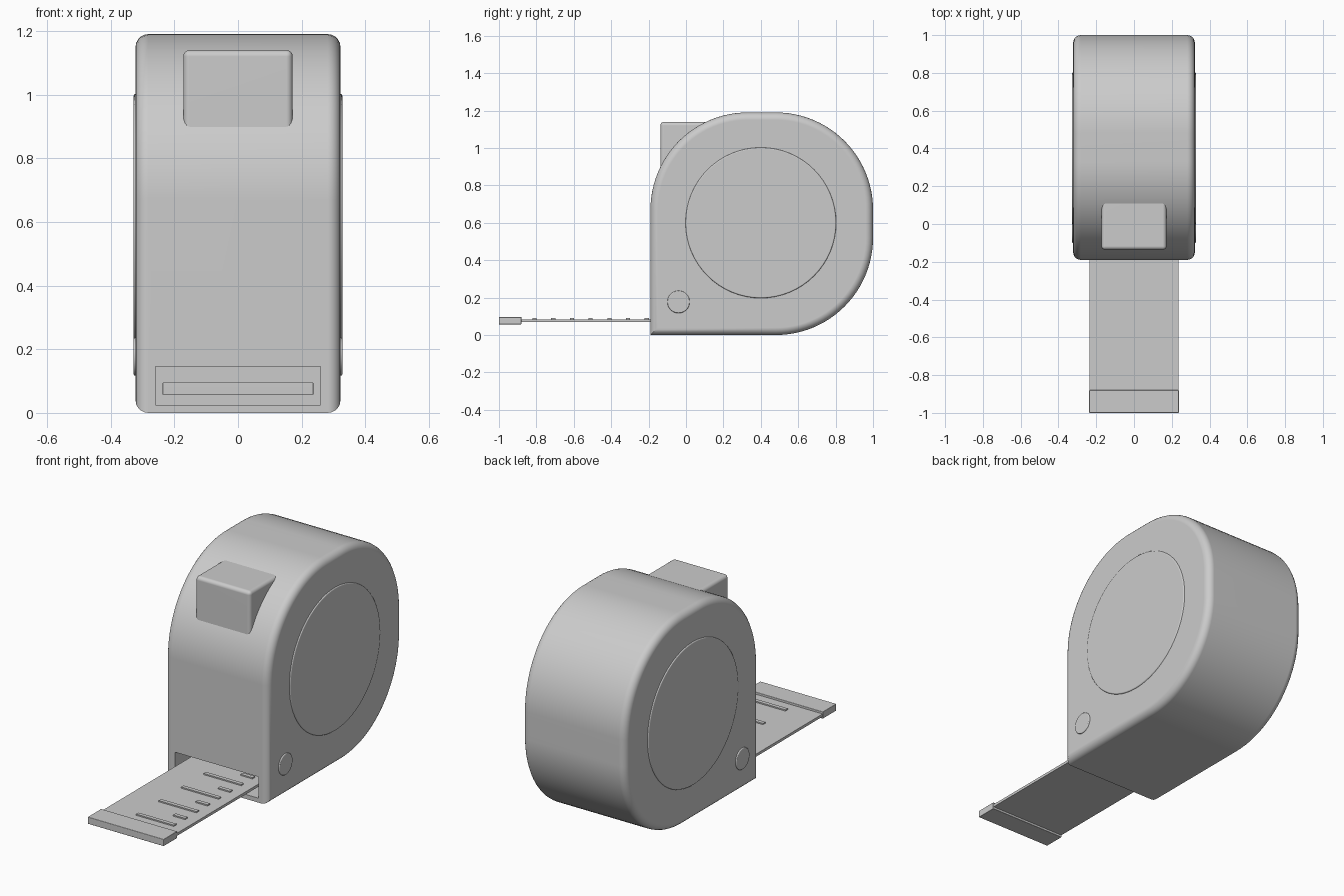
import bpy, bmesh, math
from mathutils import Matrix

if "Cube" in bpy.data.objects:
    bpy.data.objects.remove(bpy.data.objects["Cube"])


def finish(name, bm):
    bmesh.ops.recalc_face_normals(bm, faces=bm.faces)
    me = bpy.data.meshes.new(name)
    bm.to_mesh(me)
    bm.free()
    ob = bpy.data.objects.new(name, me)
    bpy.context.collection.objects.link(ob)
    return ob


def activate(ob):
    bpy.ops.object.select_all(action='DESELECT')
    ob.select_set(True)
    bpy.context.view_layer.objects.active = ob


def smooth(ob):
    activate(ob)
    bpy.ops.object.shade_smooth_by_angle(angle=math.radians(32))
    mod = ob.modifiers.new("weighted_normals", 'WEIGHTED_NORMAL')
    mod.keep_sharp = True
    return ob


def add_box(bm, x, y, z):
    size = Matrix.Diagonal((x[1] - x[0], y[1] - y[0], z[1] - z[0], 1))
    mid = Matrix.Translation(((x[0] + x[1]) / 2, (y[0] + y[1]) / 2, (z[0] + z[1]) / 2))
    bmesh.ops.create_cube(bm, size=1, matrix=mid @ size)


def box(name, x, y, z, bevel=0):
    bm = bmesh.new()
    add_box(bm, x, y, z)
    if bevel:
        bmesh.ops.bevel(bm, geom=bm.edges[:], offset=bevel, segments=4,
                        profile=0.5, affect='EDGES')
    return finish(name, bm)


def bevel_rims(bm, half, offset, segments):
    rim = [e for e in bm.edges
           if abs(e.verts[0].co.x - e.verts[1].co.x) < 1e-5
           and abs(abs(e.verts[0].co.x) - half) < 1e-5]
    bmesh.ops.bevel(bm, geom=rim, offset=offset, segments=segments,
                    profile=0.5, affect='EDGES')


# Case: square front-bottom corner, three large rounded corners, soft side rims
HALF, R, F, B, H = 0.322, 0.52, -0.19, 1.0, 1.19
profile = [(F, 0)]
for cy, cz, start in ((B - R, R, -90), (B - R, H - R, 0), (F + R, H - R, 90)):
    for i in range(25):
        a = math.radians(start + 90 * i / 24)
        profile.append((cy + R * math.cos(a), cz + R * math.sin(a)))
bm = bmesh.new()
face = bm.faces.new([bm.verts.new((-HALF, y, z)) for y, z in profile])
ext = bmesh.ops.extrude_face_region(bm, geom=[face])
bmesh.ops.translate(bm, vec=(2 * HALF, 0, 0),
                    verts=[g for g in ext['geom'] if isinstance(g, bmesh.types.BMVert)])
bmesh.ops.recalc_face_normals(bm, faces=bm.faces)
bevel_rims(bm, HALF, 0.04, 5)
case = finish("case", bm)

# Tape mouth cut into the front of the case
cutter = box("mouth_cutter", (-0.26, 0.26), (-0.4, -0.02), (0.025, 0.145))
cutter.hide_render = True
cut = case.modifiers.new("mouth", 'BOOLEAN')
cut.operation, cut.solver, cut.object = 'DIFFERENCE', 'EXACT', cutter
activate(case)
bpy.ops.object.modifier_apply(modifier=cut.name)
bpy.data.objects.remove(cutter)
smooth(case)


# Round side plates and screw caps, showing on both sides
def disc(name, y, z, r, half, bevel, x0=0):
    bm = bmesh.new()
    depth = half - x0
    bmesh.ops.create_cone(bm, cap_ends=True, segments=64, radius1=r, radius2=r,
                          depth=2 * depth, matrix=Matrix.Rotation(math.pi / 2, 4, 'Y'))
    bevel_rims(bm, depth, bevel, 3)
    bmesh.ops.translate(bm, vec=(0, y, z), verts=bm.verts)
    if x0:
        # screw caps stay clear of the mouth: one short plug per side
        bmesh.ops.translate(bm, vec=(x0, 0, 0), verts=bm.verts)
        dup = bmesh.ops.duplicate(bm, geom=bm.faces[:] + bm.edges[:] + bm.verts[:])
        bmesh.ops.translate(bm, vec=(-2 * x0, 0, 0),
                            verts=[g for g in dup['geom'] if isinstance(g, bmesh.types.BMVert)])
    return smooth(finish(name, bm))


disc("side_plates", 0.40, 0.60, 0.403, 0.328, 0.007)
disc("screw_caps", -0.04, 0.177, 0.06, 0.328, 0.005, x0=0.305)

# Lock button on the upper front
smooth(box("lock_button", (-0.172, 0.172), (-0.137, 0.25), (0.80, 1.14), 0.02))

# Tape blade and end hook
box("tape_blade", (-0.235, 0.235), (-0.90, -0.02), (0.069, 0.084))
smooth(box("end_hook", (-0.237, 0.237), (-1.0, -0.88), (0.057, 0.096), 0.003))

# Raised measuring marks, alternating long and short
bm = bmesh.new()
for i in range(8):
    y = -0.81 + 0.1 * i
    left = 0.10 if i % 2 else -0.06
    add_box(bm, (left, 0.175), (y - 0.011, y + 0.011), (0.08, 0.091))
finish("tape_marks", bm)
